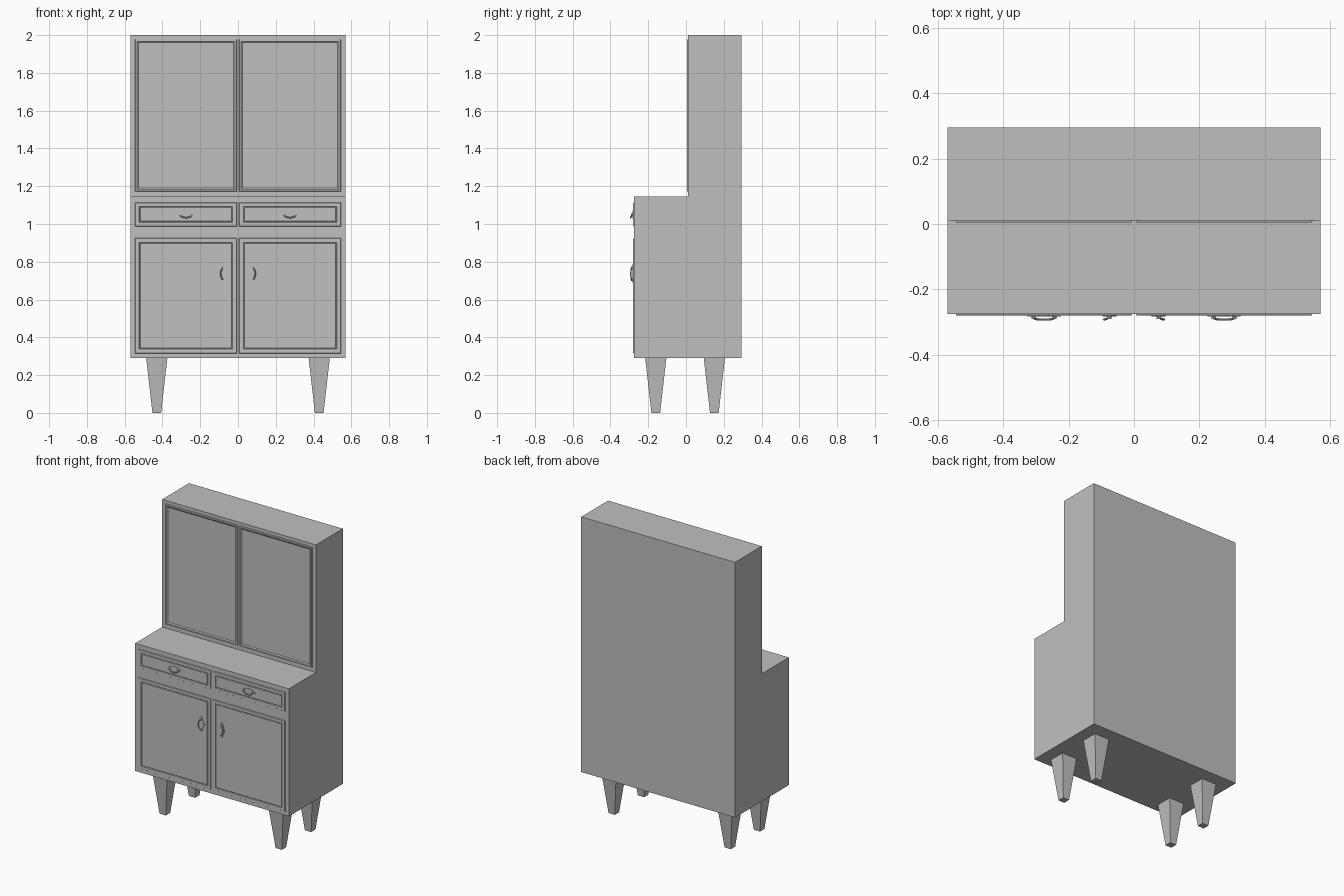
import bpy, bmesh, math
from mathutils import Matrix, Vector

cube = bpy.data.objects.get("Cube")
if cube:
    bpy.data.objects.remove(cube, do_unlink=True)

GREY = (0.53, 0.53, 0.53, 1)
mat = bpy.data.materials.new("plain grey")
mat.use_nodes = True
mat.diffuse_color = GREY
mat.node_tree.nodes["Principled BSDF"].inputs["Base Color"].default_value = GREY


def finish(name, bm, matrix=None):
    bmesh.ops.recalc_face_normals(bm, faces=bm.faces)
    mesh = bpy.data.meshes.new(name)
    bm.to_mesh(mesh)
    bm.free()
    mesh.materials.append(mat)
    obj = bpy.data.objects.new(name, mesh)
    bpy.context.collection.objects.link(obj)
    if matrix:
        obj.matrix_world = matrix
    return obj


def extrude(bm, points, offset):
    """Close a flat outline and extrude it along the offset."""
    face = bm.faces.new([bm.verts.new(p) for p in points])
    ext = bmesh.ops.extrude_face_region(bm, geom=[face])["geom"]
    bmesh.ops.translate(bm, vec=offset, verts=[v for v in ext if isinstance(v, bmesh.types.BMVert)])


def panel(name, x0, x1, z0, z1, y, rings):
    """Moulded front: nested rectangles given as (inset, projection)."""
    bm = bmesh.new()
    loops = []
    for i, d in rings:
        loops.append([bm.verts.new((x, y - d, z)) for x, z in
                      ((x0 + i, z0 + i), (x1 - i, z0 + i), (x1 - i, z1 - i), (x0 + i, z1 - i))])
    for a, b in zip(loops, loops[1:]):
        for k in range(4):
            n = (k + 1) % 4
            bm.faces.new((a[k], a[n], b[n], b[k]))
    bm.faces.new(loops[-1])
    bm.faces.new(loops[0][::-1])
    return finish(name, bm)


def leg(name, x, y):
    """Square leg tapering to the floor."""
    bm = bmesh.new()
    bmesh.ops.create_cone(bm, cap_ends=True, segments=4, radius1=0.023 * math.sqrt(2),
                          radius2=0.056 * math.sqrt(2), depth=0.29,
                          matrix=Matrix.Rotation(math.pi / 4, 4, 'Z'))
    return finish(name, bm, Matrix.Translation((x, y, 0.145)))


def handle(name, x, z, angle):
    """Shaped back plate with a hanging pull, turned about the front axis."""
    place = Matrix.Translation((x, -0.279, z)) @ Matrix.Rotation(angle, 4, 'Y')
    bm = bmesh.new()
    half = [(0.05, 0.004), (0.035, 0.010), (0.026, 0.016), (0.015, 0.015), (0.006, 0.021)]
    upper = half + [(-u, v) for u, v in half[::-1]]
    outline = upper + [(u, -v) for u, v in upper[::-1]]
    extrude(bm, [(u, 0, v) for u, v in outline], Vector((0, -0.004, 0)))
    # pull swept along a shallow arc, joined to two round posts
    steps, sides = 10, 6
    rings = []
    for s in range(steps + 1):
        t = math.pi * s / steps
        c = Vector((-0.032 * math.cos(t), -0.004 - 0.009 * math.sin(t) ** 0.5, -0.016 * math.sin(t)))
        out = Vector((-math.cos(t), 0, -math.sin(t)))
        rings.append([bm.verts.new(c + 0.004 * (out * math.cos(a) + Vector((0, 1, 0)) * math.sin(a)))
                      for a in (2 * math.pi * k / sides for k in range(sides))])
    for a, b in zip(rings, rings[1:]):
        for k in range(sides):
            n = (k + 1) % sides
            bm.faces.new((a[k], a[n], b[n], b[k]))
    bm.faces.new(rings[0])
    bm.faces.new(rings[-1])
    for u in (-0.032, 0.032):
        bmesh.ops.create_cone(bm, cap_ends=True, segments=8, radius1=0.006, radius2=0.006, depth=0.01,
                              matrix=Matrix.Translation((u, -0.006, 0)) @ Matrix.Rotation(math.pi / 2, 4, 'X'))
    return finish(name, bm, place)


# Stepped cabinet body
bm = bmesh.new()
side = [(-0.275, 0.29), (0.295, 0.29), (0.295, 2), (0.011, 2), (0.011, 1.145), (-0.275, 1.145)]
extrude(bm, [(-0.57, y, z) for y, z in side], Vector((1.14, 0, 0)))
finish("cabinet_body", bm)

# Moulding sections
thin_frame = [(0, 0), (0.002, 0.007), (0.011, 0.007), (0.018, 0.002)]
raised = [(0, 0), (0.003, 0.005), (0.022, 0.005), (0.025, 0.002), (0.028, 0.005)]

for s, word in ((1, "left"), (-1, "right")):
    x0, x1 = sorted((s * 0.006, s * 0.545))
    panel(word + "_upper_door", x0, x1, 1.172, 1.978, 0.011, thin_frame)
    panel(word + "_drawer", x0, x1, 0.987, 1.115, -0.275, raised)
    panel(word + "_lower_door", x0, x1, 0.315, 0.925, -0.275, raised)
    handle(word + "_drawer_handle", s * 0.275, 1.05, 0)
    handle(word + "_door_handle", s * 0.075, 0.737, -s * math.pi / 2)
    for y, end in ((-0.16, "front"), (0.15, "back")):
        leg(f"{end}_{word}_leg", s * 0.43, y)
